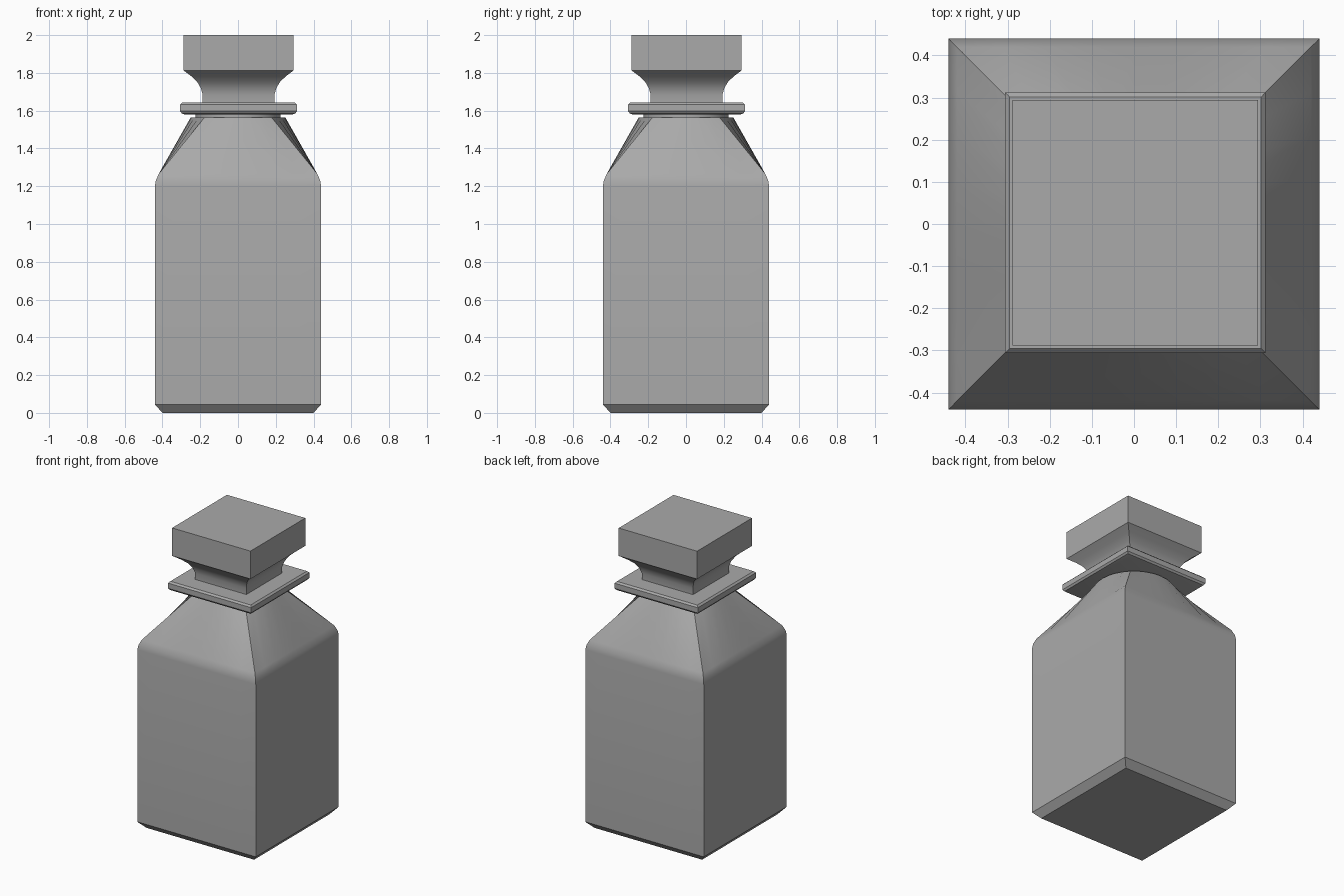
import bpy
import bmesh
from math import cos, sin, pi, radians

cube = bpy.data.objects.get("Cube")
if cube:
    bpy.data.objects.remove(cube)

grey = bpy.data.materials.new("mid_grey")
grey.use_nodes = True
colour = (0.4, 0.4, 0.4, 1)
grey.diffuse_color = colour
grey.node_tree.nodes["Principled BSDF"].inputs["Base Color"].default_value = colour


def square(half, z, steps=1, shift=0):
    """Square ring, starting at the front right corner, split along each side."""
    ring = []
    for side in range(4):
        c, s = round(cos(side * pi / 2)), round(sin(side * pi / 2))
        for i in range(steps):
            u, v = half, half * (2 * i / steps - 1)
            ring.append((u * c - v * s + shift, u * s + v * c + shift, z))
    return ring


def circle(radius, z, steps):
    """Round ring whose points line up with those of a split square."""
    count = 4 * steps
    angles = [2 * pi * i / count - pi / 4 for i in range(count)]
    return [(radius * cos(a), radius * sin(a), z) for a in angles]


def loft(name, rings):
    """Skin a closed solid through the rings, from bottom to top."""
    bm = bmesh.new()
    loops = [[bm.verts.new(p) for p in ring] for ring in rings]
    for low, high in zip(loops, loops[1:]):
        for i in range(len(low)):
            j = (i + 1) % len(low)
            bm.faces.new((low[i], low[j], high[j], high[i]))
    bm.faces.new(loops[0][::-1])
    bm.faces.new(loops[-1])
    bmesh.ops.recalc_face_normals(bm, faces=bm.faces)
    mesh = bpy.data.meshes.new(name)
    bm.to_mesh(mesh)
    bm.free()
    mesh.materials.append(grey)
    obj = bpy.data.objects.new(name, mesh)
    bpy.context.collection.objects.link(obj)
    bpy.ops.object.select_all(action="DESELECT")
    obj.select_set(True)
    bpy.context.view_layer.objects.active = obj
    bpy.ops.object.shade_smooth_by_angle(angle=radians(32))
    return obj


# Square body whose shoulder blends into a round opening
N = 8
body = [(0.40, 0), (0.44, 0.045), (0.44, 1.2), (0.435, 1.23), (0.42, 1.265)]
loft("bottle_body", [square(h, z, N) for h, z in body] + [circle(0.25, 1.565, N)])

# Short round neck
loft("neck", [circle(0.225, z, N) for z in (1.55, 1.6)])

# Thin square lip with bevelled rims
lip = [(0.285, 1.58), (0.30, 1.585), (0.309, 1.597), (0.309, 1.632), (0.298, 1.643)]
loft("lip", [square(h, z, shift=0.003) for h, z in lip])

# Flared square stopper
stopper = [(0.19, 1.635), (0.19, 1.685), (0.20, 1.72), (0.219, 1.752),
           (0.25, 1.782), (0.291, 1.813), (0.291, 2.0)]
loft("stopper", [square(h, z, shift=0.003) for h, z in stopper])
